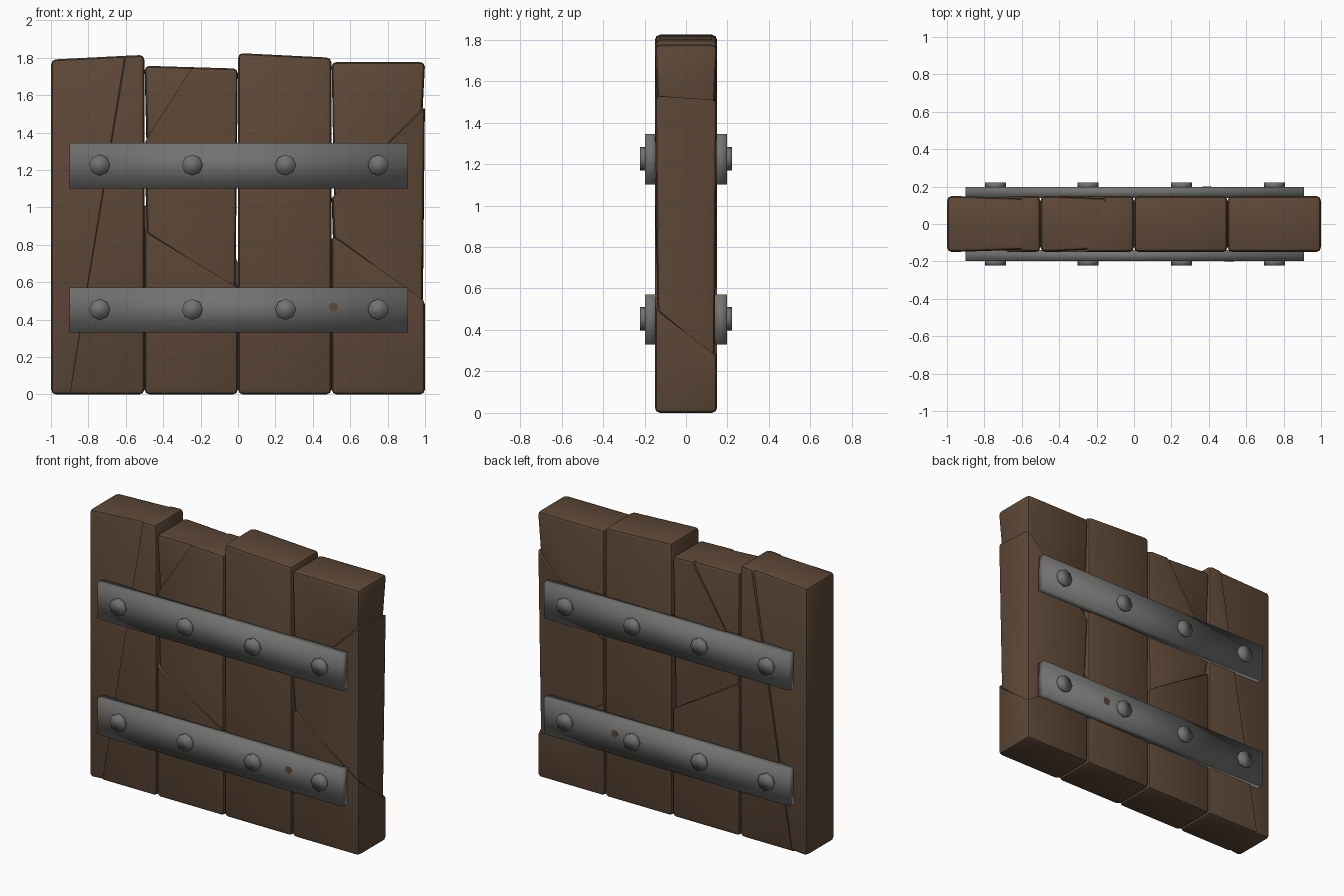
import bpy, bmesh, math
from mathutils import Vector, Matrix

if "Cube" in bpy.data.objects:
    bpy.data.objects.remove(bpy.data.objects["Cube"])


def material(name, rgb):
    m = bpy.data.materials.new(name)
    m.diffuse_color = (*rgb, 1)
    m.use_nodes = True
    m.node_tree.nodes["Principled BSDF"].inputs["Base Color"].default_value = m.diffuse_color
    return m


WOOD = material("dark_wood", (0.11, 0.064, 0.038))
IRON = material("grey_iron", (0.17, 0.168, 0.165))


def finish(bm, name, mat, angle):
    bmesh.ops.recalc_face_normals(bm, faces=bm.faces)
    me = bpy.data.meshes.new(name)
    bm.to_mesh(me)
    bm.free()
    me.materials.append(mat)
    ob = bpy.data.objects.new(name, me)
    bpy.context.collection.objects.link(ob)
    bpy.ops.object.select_all(action='DESELECT')
    ob.select_set(True)
    bpy.context.view_layer.objects.active = ob
    bpy.ops.object.shade_smooth_by_angle(angle=math.radians(angle))
    return ob


def box(x0, x1, y0, y1, z0, z1):
    bm = bmesh.new()
    bmesh.ops.create_cube(bm, size=1)
    for v in bm.verts:
        v.co = ((x0 + x1) / 2 + v.co.x * (x1 - x0),
                (y0 + y1) / 2 + v.co.y * (y1 - y0),
                (z0 + z1) / 2 + v.co.z * (z1 - z0))
    return bm


def crack(bm, a, b, c, cx):
    """Cut along the plane a-b-c and sink the part above the cut slightly."""
    a, b, c = Vector(a), Vector(b), Vector(c)
    n = (b - a).cross(c - a).normalized()
    if n.z < 0:
        n = -n
    cut = bmesh.ops.bisect_plane(bm, geom=bm.verts[:] + bm.edges[:] + bm.faces[:],
                                 plane_co=a, plane_no=n, dist=1e-5)["geom_cut"]
    bmesh.ops.split_edges(bm, edges=[e for e in cut if isinstance(e, bmesh.types.BMEdge)])
    rim = [e for e in bm.edges if e.is_boundary]
    for v in {v for e in rim for v in e.verts}:
        if (v.link_faces[0].calc_center_median() - a).dot(n) > 0:
            v.co.x = cx + (v.co.x - cx) * 0.95
            v.co.y *= 0.92
    bmesh.ops.bridge_loops(bm, edges=rim)


# Planks: left x, top heights at left and right, cracks through the wood
F, B = -0.15, 0.15
planks = [
    (-1.0, 1.79, 1.815, [((-0.9, F, 0), (-0.6, F, 1.8), (-0.59, B, 1.8))]),
    (-0.5, 1.757, 1.742, [((-0.5, F, 1.35), (-0.25, F, 1.74), (-0.15, B, 1.74)),
                          ((-0.5, F, 0.87), (0, F, 0.57), (0, B, 0.72))]),
    (0.0, 1.825, 1.8, []),
    (0.5, 1.777, 1.777, [((0.5, F, 1.05), (1, F, 1.53), (1, B, 1.51)),
                         ((0.5, F, 0.85), (1, F, 0.5), (1, B, 0.27))]),
]
for i, (x, zl, zr, cracks) in enumerate(planks):
    bm = box(x + 0.001, x + 0.499, F, B, 0, 1)
    for v in bm.verts:
        if v.co.z > 0.5:
            v.co.z = zl if v.co.x < x + 0.25 else zr
    bmesh.ops.bevel(bm, geom=bm.edges[:], offset=0.025, segments=2,
                    profile=0.5, affect='EDGES')
    for a, b, c in cracks:
        crack(bm, a, b, c, x + 0.25)
    finish(bm, f"plank_{i + 1}", WOOD, 40)


def disc(x, y0, y1, z, r, name, mat, angle):
    bm = bmesh.new()
    bmesh.ops.create_cone(bm, cap_ends=True, segments=8, radius1=r, radius2=r,
                          depth=abs(y1 - y0),
                          matrix=Matrix.Translation((x, (y0 + y1) / 2, z))
                          @ Matrix.Rotation(math.pi / 2, 4, 'X'))
    finish(bm, name, mat, angle)


# Iron straps and rivets on front and back
for side, s in (("front", -1), ("back", 1)):
    for level, z0, z1 in (("lower", 0.33, 0.572), ("upper", 1.102, 1.344)):
        y0, y1 = sorted((s * 0.14, s * 0.198))
        finish(box(-0.9, 0.91, y0, y1, z0, z1), f"{side}_{level}_strap", IRON, 180)
        for k, x in enumerate((-0.74, -0.245, 0.255, 0.75)):
            disc(x, s * 0.19, s * 0.222, (z0 + z1) / 2 + 0.003, 0.056,
                 f"{side}_{level}_rivet_{k + 1}", IRON, 180)
    # Small knot of wood poking through the lower strap
    disc(0.51 if s < 0 else 0.39, s * 0.195, s * 0.2, 0.467, 0.025,
         f"{side}_wood_knot", WOOD, 30)
